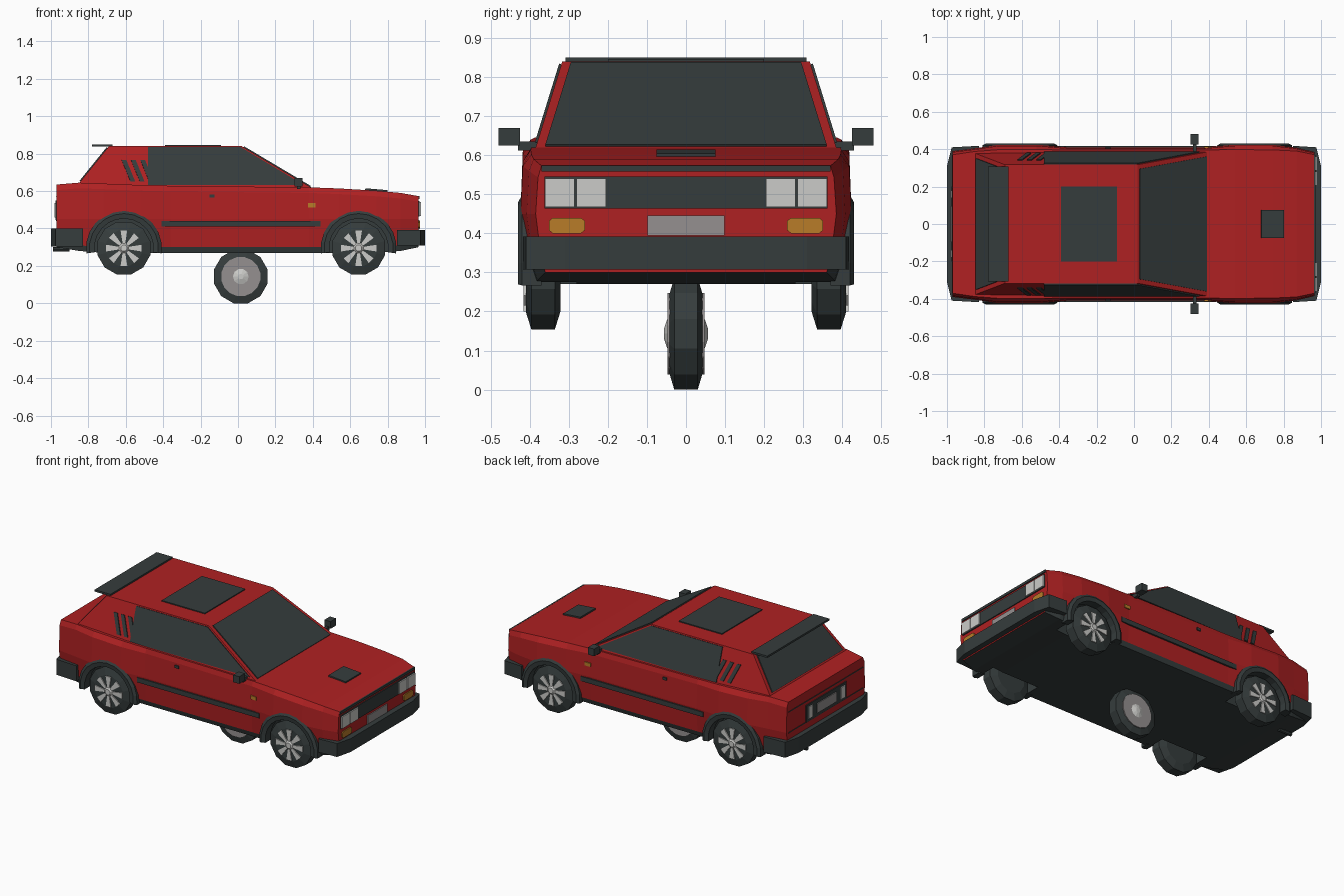
import bpy, bmesh, math
from mathutils import Vector

cube = bpy.data.objects.get("Cube")
if cube:
    bpy.data.objects.remove(cube, do_unlink=True)


def material(name, rgb):
    m = bpy.data.materials.new(name)
    m.use_nodes = True
    m.diffuse_color = (*rgb, 1)
    m.node_tree.nodes["Principled BSDF"].inputs["Base Color"].default_value = (*rgb, 1)
    return m


RED = material("body red", (0.43, 0.015, 0.016))
DARK = material("dark trim", (0.036, 0.046, 0.046))
LIGHT = material("light grey", (0.6, 0.6, 0.58))
GREY = material("plate grey", (0.3, 0.28, 0.28))
ORANGE = material("indicator orange", (0.48, 0.2, 0.022))


def finish(name, bm, *mats):
    bmesh.ops.recalc_face_normals(bm, faces=bm.faces)
    me = bpy.data.meshes.new(name)
    bm.to_mesh(me)
    bm.free()
    for m in mats:
        me.materials.append(m)
    ob = bpy.data.objects.new(name, me)
    bpy.context.collection.objects.link(ob)
    return ob


def loft(name, rings, mats, paint=None, closed=False):
    """Skin equal rings of points; paint(i) gives the material of side strip i."""
    bm = bmesh.new()
    vs = [[bm.verts.new(p) for p in r] for r in rings]
    n = len(rings[0])
    pairs = list(zip(vs, vs[1:])) + ([(vs[-1], vs[0])] if closed else [])
    for a, b in pairs:
        for i in range(n):
            f = bm.faces.new((a[i], a[(i + 1) % n], b[(i + 1) % n], b[i]))
            f.material_index = paint(i) if paint else 0
    if not closed:
        bm.faces.new(vs[0])
        bm.faces.new(vs[-1])
    return finish(name, bm, *mats)


def plate(name, pts, mat, thick=0.006):
    """Thin panel raised outward from a flat outline."""
    pts = [Vector(p) for p in pts]
    n = (pts[1] - pts[0]).cross(pts[2] - pts[0]).normalized()
    mid = sum(pts, Vector()) / len(pts)
    if n.dot(mid - Vector((0, 0, 0.45))) < 0:
        n = -n
    return loft(name, [[p - n * 0.003 for p in pts], [p + n * thick for p in pts]], [mat])


def box(name, x, y, z, mat):
    rings = [[(a, y[0], z[0]), (a, y[1], z[0]), (a, y[1], z[1]), (a, y[0], z[1])] for a in x]
    return loft(name, rings, [mat])


def lathe(name, profile, centre, mat, sides=12):
    """Solid of revolution about the y axis from (radius, y) pairs."""
    rings = []
    for r, y in profile:
        turn = [2 * math.pi * (k + 0.5) / sides for k in range(sides)]
        rings.append([(centre[0] + r * math.sin(t), centre[1] + y, centre[2] + r * math.cos(t)) for t in turn])
    return loft(name, rings, [mat])


def end_plate(name, x, y, z, mat, thick=0.006):
    return plate(name, [(x, y[0], z[0]), (x, y[1], z[0]), (x, y[1], z[1]), (x, y[0], z[1])], mat, thick)


# Lower body: x, floor z, top z, floor / middle / top half widths
stations = [
    (-0.97, 0.30, 0.635, 0.36, 0.390, 0.370),
    (-0.85, 0.28, 0.645, 0.38, 0.405, 0.388),
    (-0.72, 0.27, 0.640, 0.39, 0.424, 0.398),
    (-0.52, 0.27, 0.632, 0.39, 0.424, 0.398),
    (-0.36, 0.27, 0.628, 0.39, 0.410, 0.396),
    (0.38, 0.27, 0.620, 0.39, 0.410, 0.396),
    (0.54, 0.27, 0.614, 0.39, 0.424, 0.398),
    (0.74, 0.27, 0.602, 0.39, 0.424, 0.396),
    (0.87, 0.28, 0.590, 0.38, 0.408, 0.390),
    (0.965, 0.30, 0.573, 0.36, 0.385, 0.370),
]
rings = []
for x, zb, zt, wb, wm, wt in stations:
    half = [(wb, zb), (wb + 0.01, zb + 0.03), (wm, 0.45), (wm - 0.006, zt - 0.03), (wt, zt)]
    rings.append([(x, w, z) for w, z in half] + [(x, -w, z) for w, z in reversed(half)])
body = loft("lower_body", rings, [RED, DARK], lambda i: int(i in (0, 8, 9)))

# Wheel wells cut from the body
AXLES, AXLE_Z = (-0.61, 0.645), 0.295
for ax in AXLES:
    for s in (1, -1):
        cutter = lathe("well_cutter", [(0.168, -0.11), (0.168, 0.11)], (ax, s * 0.39, AXLE_Z), RED, 20)
        cutter.data.materials.append(DARK)
        for f in cutter.data.polygons:
            f.material_index = 1
        cutter.hide_render = True
        mod = body.modifiers.new("well", "BOOLEAN")
        mod.operation, mod.object, mod.solver = "DIFFERENCE", cutter, "EXACT"
        bpy.context.view_layer.objects.active = body
        bpy.ops.object.modifier_apply(modifier=mod.name)
        bpy.data.objects.remove(cutter, do_unlink=True)

# Cabin
BASE_Z, ROOF_Z, BASE_W, ROOF_W = 0.62, 0.84, 0.385, 0.317


def cabin_width(z):
    return BASE_W + (ROOF_W - BASE_W) * (z - BASE_Z) / (ROOF_Z - BASE_Z)


def cabin_ring(rear, front, w, z):
    return [(rear, -w, z), (front, -w, z), (front, w, z), (rear, w, z)]


loft("cabin", [cabin_ring(-0.868, 0.39, BASE_W, BASE_Z), cabin_ring(-0.69, 0.02, ROOF_W, ROOF_Z)], [RED])


def screen(name, base_x, roof_x, low, high, inset):
    """Glass lying on a sloped end of the cabin."""
    pts = []
    for z, signs in ((low, (-1, 1)), (high, (1, -1))):
        x = base_x + (roof_x - base_x) * (z - BASE_Z) / (ROOF_Z - BASE_Z)
        pts += [(x, s * (cabin_width(z) - inset), z) for s in signs]
    plate(name, pts, DARK)


screen("windscreen", 0.39, 0.02, 0.622, 0.834, 0.024)
screen("rear_window", -0.868, -0.69, 0.652, 0.83, 0.024)

# Roof and bonnet fittings
plate("sunroof", cabin_ring(-0.39, -0.09, 0.2, ROOF_Z), DARK)
box("rear_spoiler", (-0.78, -0.67), (-0.308, 0.308), (0.838, 0.85), DARK)
plate("bonnet_vent", [(0.68, -0.075, 0.607), (0.8, -0.075, 0.597),
                      (0.8, 0.075, 0.597), (0.68, 0.075, 0.607)], DARK, 0.008)

# Parts repeated on both flanks
for s, side in ((1, "left"), (-1, "right")):
    def on_cabin(outline):
        return [(x, s * cabin_width(z), z) for x, z in outline]

    plate(side + "_side_window", on_cabin([(-0.48, 0.632), (0.35, 0.632), (0.015, 0.833), (-0.48, 0.833)]), DARK)
    for k in range(3):
        x = -0.622 + 0.05 * k
        plate(side + "_pillar_vent", on_cabin([(x, 0.765), (x + 0.025, 0.765),
                                               (x + 0.072, 0.65), (x + 0.047, 0.65)]), DARK)
    box(side + "_mirror", (0.302, 0.345), (s * 0.425, s * 0.48), (0.625, 0.67), DARK)
    box(side + "_mirror_stalk", (0.315, 0.335), (s * 0.37, s * 0.43), (0.612, 0.635), DARK)
    box(side + "_rub_strip", (-0.41, 0.44), (s * 0.39, s * 0.418), (0.41, 0.44), DARK)
    box(side + "_door_handle", (-0.152, -0.125), (s * 0.39, s * 0.412), (0.567, 0.583), DARK)
    box(side + "_side_marker", (0.375, 0.415), (s * 0.39, s * 0.414), (0.513, 0.535), ORANGE)

    # Wheel arch flares
    for ax in AXLES:
        arc = []
        for k in range(13):
            t = math.radians(-8 + 196 * k / 12)
            arc.append([(ax + r * math.cos(t), s * y, AXLE_Z + r * math.sin(t))
                        for r, y in ((0.158, 0.37), (0.158, 0.426), (0.185, 0.43), (0.203, 0.42), (0.203, 0.37))])
        loft(side + "_arch_flare", arc, [DARK])

    # Lamps
    for y in (0.205, 0.286):
        end_plate(side + "_headlight", 0.97, (s * y, s * (y + 0.075)), (0.468, 0.541), LIGHT, 0.009)
    plate(side + "_indicator", [(0.966, s * (0.305 + dy), 0.42 + dz) for dy, dz in
          ((-0.046, -0.012), (-0.036, -0.02), (0.036, -0.02), (0.046, -0.012),
           (0.046, 0.012), (0.036, 0.02), (-0.036, 0.02), (-0.046, 0.012))], ORANGE)
    end_plate(side + "_reversing_lamp", -0.975, (s * 0.14, s * 0.18), (0.46, 0.535), LIGHT)

# Nose and tail panels
end_plate("grille", 0.965, (-0.362, 0.362), (0.464, 0.546), DARK)
end_plate("bonnet_gap", 0.965, (-0.37, 0.37), (0.558, 0.574), DARK)
end_plate("front_number_plate", 0.965, (-0.098, 0.098), (0.395, 0.446), GREY)
end_plate("tail_panel", -0.97, (-0.2, 0.2), (0.445, 0.55), DARK)
end_plate("rear_number_plate", -0.975, (-0.095, 0.095), (0.465, 0.525), GREY)
for z in (0.44, 0.57):
    end_plate("tail_seam", -0.97, (-0.37, 0.37), (z, z + 0.005), DARK, 0.003)

# Bumpers and exhaust
for name, d, low, high, inner in (("front_bumper", 1, 0.308, 0.392, 0.85), ("rear_bumper", -1, 0.303, 0.4, 0.83)):
    half = [(inner, 0.418), (0.975, 0.41), (1.0, 0.31)]
    outline = [(d * x, y) for x, y in half] + [(d * x, -y) for x, y in reversed(half)]
    loft(name, [[(x, y, z) for x, y in outline] for z in (low, high)], [DARK])
lathe_x = [[(x, 0.21 + 0.012 * math.cos(t), 0.288 + 0.012 * math.sin(t))
            for t in (math.tau * k / 8 for k in range(8))] for x in (-0.99, -0.9)]
loft("exhaust_pipe", lathe_x, [DARK])


# Wheels
def tyre(name, centre, r):
    lathe(name, [(0.1, -0.044), (r, -0.03), (r, 0.03), (0.1, 0.044)], centre, DARK)


for ax in AXLES:
    for s in (1, -1):
        c = (ax, s * 0.366, AXLE_Z)
        tyre("wheel", c, 0.146)
        face = c[1] + s * 0.044
        lathe("wheel_hub", [(0.03, 0), (0.018, s * 0.012)], (ax, face, AXLE_Z), LIGHT, 8)
        for k in range(8):
            t = math.tau * k / 8
            pts = [(ax + r * math.cos(t) - w * math.sin(t), face, AXLE_Z + r * math.sin(t) + w * math.cos(t))
                   for r, w in ((0.025, -0.007), (0.095, -0.018), (0.095, 0.018), (0.025, 0.007))]
            plate("wheel_spoke", pts, LIGHT)

# Spare wheel under the floor
spare = (0.015, 0, 0.143)
tyre("spare_wheel", spare, 0.148)
for s in (1, -1):
    lathe("spare_disc", [(0.106, s * 0.03), (0.106, s * 0.047)], spare, GREY, 16)
    lathe("spare_hub", [(0.042, s * 0.047), (0.015, s * 0.056)], spare, LIGHT, 10)
